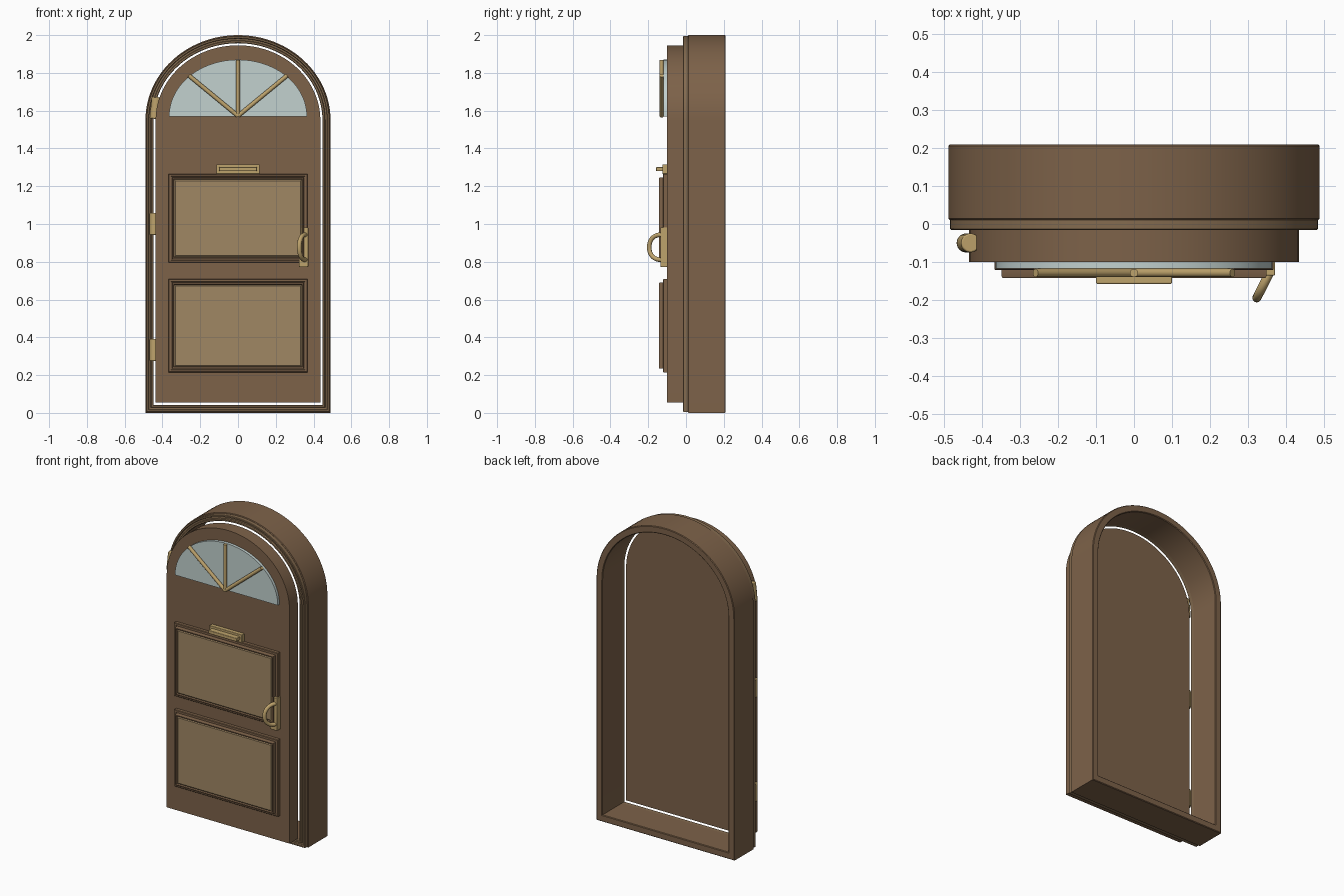
import bpy, bmesh, math
from mathutils import Vector

cube = bpy.data.objects.get("Cube")
if cube:
    bpy.data.objects.remove(cube, do_unlink=True)


def material(name, rgb):
    m = bpy.data.materials.new(name)
    m.use_nodes = True
    col = [((c / 255 + 0.055) / 1.055) ** 2.4 for c in rgb] + [1]
    m.diffuse_color = col
    m.node_tree.nodes["Principled BSDF"].inputs["Base Color"].default_value = col
    return m


WOOD = material("brown wood", (125, 98, 73))
TRIM = material("trim wood", (132, 107, 79))
TAN = material("tan panel", (160, 135, 100))
BRASS = material("brass", (190, 163, 108))
GLASS = material("pale glass", (194, 209, 207))


def finish(name, bm, mats, bevel=0):
    bmesh.ops.recalc_face_normals(bm, faces=bm.faces)
    me = bpy.data.meshes.new(name)
    bm.to_mesh(me)
    bm.free()
    ob = bpy.data.objects.new(name, me)
    bpy.context.collection.objects.link(ob)
    for m in mats:
        me.materials.append(m)
    if bevel:
        mod = ob.modifiers.new("Bevel", "BEVEL")
        mod.width, mod.segments = bevel, 2
    bpy.ops.object.select_all(action="DESELECT")
    ob.select_set(True)
    bpy.context.view_layer.objects.active = ob
    bpy.ops.object.shade_smooth_by_angle(angle=math.radians(35))
    return ob


def arch(half, bottom, spring, top, steps=48):
    """Outline of a door shape with a rounded head."""
    pts = [(half * math.cos(math.pi * i / steps),
            spring + (top - spring) * math.sin(math.pi * i / steps))
           for i in range(steps + 1)]
    if bottom < spring:
        pts += [(-half, bottom), (half, bottom)]
    return pts


def doorway(d):
    return arch(0.49 - d, d, 1.55, 2 - d)


def loft(name, outline, profile, mats, ring=False, second_from=99):
    """Sweep (inset, y) profile points round an outline, as a ring or capped solid."""
    bm = bmesh.new()
    loops = [[bm.verts.new((x, y, z)) for x, z in outline(d)] for d, y in profile]
    pairs = list(zip(loops, loops[1:]))
    if ring:
        pairs.append((loops[-1], loops[0]))
    for k, (a, b) in enumerate(pairs):
        for i in range(len(a)):
            j = (i + 1) % len(a)
            f = bm.faces.new((a[i], a[j], b[j], b[i]))
            f.material_index = int(k >= second_from)
    if not ring:
        bm.faces.new(loops[0])
        bm.faces.new(loops[-1]).material_index = int(second_from < 99)
    return finish(name, bm, mats)


def box(name, x, y, z, mat, bevel=0.003):
    bm = bmesh.new()
    bmesh.ops.create_cube(bm, size=1)
    for v in bm.verts:
        v.co = [lo + (c + 0.5) * (hi - lo) for c, (lo, hi) in zip(v.co, (x, y, z))]
    return finish(name, bm, [mat], bevel)


def rod(name, a, b, radius, mat, bevel=0, sides=20):
    a, b = Vector(a), Vector(b)
    bm = bmesh.new()
    bmesh.ops.create_cone(bm, cap_ends=True, segments=sides, radius1=radius,
                          radius2=radius, depth=(b - a).length)
    turn = (b - a).to_track_quat("Z", "Y")
    for v in bm.verts:
        v.co = turn @ v.co + (a + b) / 2
    return finish(name, bm, [mat], bevel)


# Surround: deep frame and grooved front trim
loft("door_frame", doorway,
     [(0.004, 0.01), (0, 0.014), (0, 0.206), (0.004, 0.21), (0.039, 0.21),
      (0.043, 0.206), (0.043, 0.01)], [WOOD], ring=True)
loft("front_trim", doorway,
     [(0.005, 0.01), (0.005, -0.013), (0.008, -0.016), (0.016, -0.016),
      (0.019, -0.008), (0.028, -0.008), (0.031, -0.016), (0.040, -0.016),
      (0.043, -0.013), (0.043, 0.01)], [TRIM], ring=True)

# Door leaf
loft("door_leaf", doorway, [(0.054, -0.016), (0.054, -0.1)], [WOOD])

# Raised panels: moulding, lip and tan centre
for name, low, high in (("lower_panel", 0.215, 0.708), ("upper_panel", 0.795, 1.265)):
    def rect(d, low=low, high=high):
        return [(-0.368 + d, low + d), (0.368 - d, low + d),
                (0.368 - d, high - d), (-0.368 + d, high - d)]
    loft(name, rect,
         [(0, -0.098), (0, -0.119), (0.003, -0.122), (0.012, -0.122),
          (0.014, -0.116), (0.019, -0.116), (0.019, -0.139), (0.021, -0.142),
          (0.027, -0.142), (0.030, -0.132), (0.037, -0.138)],
         [WOOD, TAN], second_from=9)

# Fanlight: glass and three glazing bars
loft("fanlight_glass", lambda d: arch(0.365 - d, 1.57, 1.57, 1.87 - d),
     [(0, -0.099), (0, -0.118)], [GLASS])
for name, x, z in (("left_bar", 0.26, 1.786), ("middle_bar", 0, 1.868),
                   ("right_bar", -0.26, 1.786)):
    rod(name, (0, -0.129, 1.572), (x, -0.129, z), 0.011, BRASS)

# Letter slot
box("letter_plate", (-0.115, 0.115), (-0.125, -0.098), (1.265, 1.316), BRASS)
box("letter_flap", (-0.1, 0.1), (-0.158, -0.12), (1.28, 1.302), BRASS)

# Hinges, the top one leaning with the arch
for name, z, lean in (("bottom_hinge", 0.275, 0), ("middle_hinge", 0.943, 0),
                      ("top_hinge", 1.557, 0.012)):
    rod(name, (-0.443, -0.05, z), (-0.443 + lean, -0.05, z + 0.115), 0.025, BRASS, 0.004, 28)

# Handle: back plate and curved grip
box("handle_plate", (0.322, 0.372), (-0.136, -0.098), (0.772, 0.982), BRASS)
curve = bpy.data.curves.new("handle_grip", "CURVE")
curve.dimensions = "3D"
curve.bevel_depth = 0.012
curve.bevel_resolution = 4
curve.use_fill_caps = True
path = curve.splines.new("POLY")
count = 21
path.points.add(count - 1)
for i, p in enumerate(path.points):
    t = math.pi * i / (count - 1)
    out = math.sin(t) ** 0.8 if 0 < i < count - 1 else 0
    p.co = (0.357 - 0.033 * out, -0.13 - 0.065 * out, 0.877 - 0.066 * math.cos(t), 1)
path.use_smooth = True
curve.materials.append(BRASS)
bpy.context.collection.objects.link(bpy.data.objects.new("handle_grip", curve))
